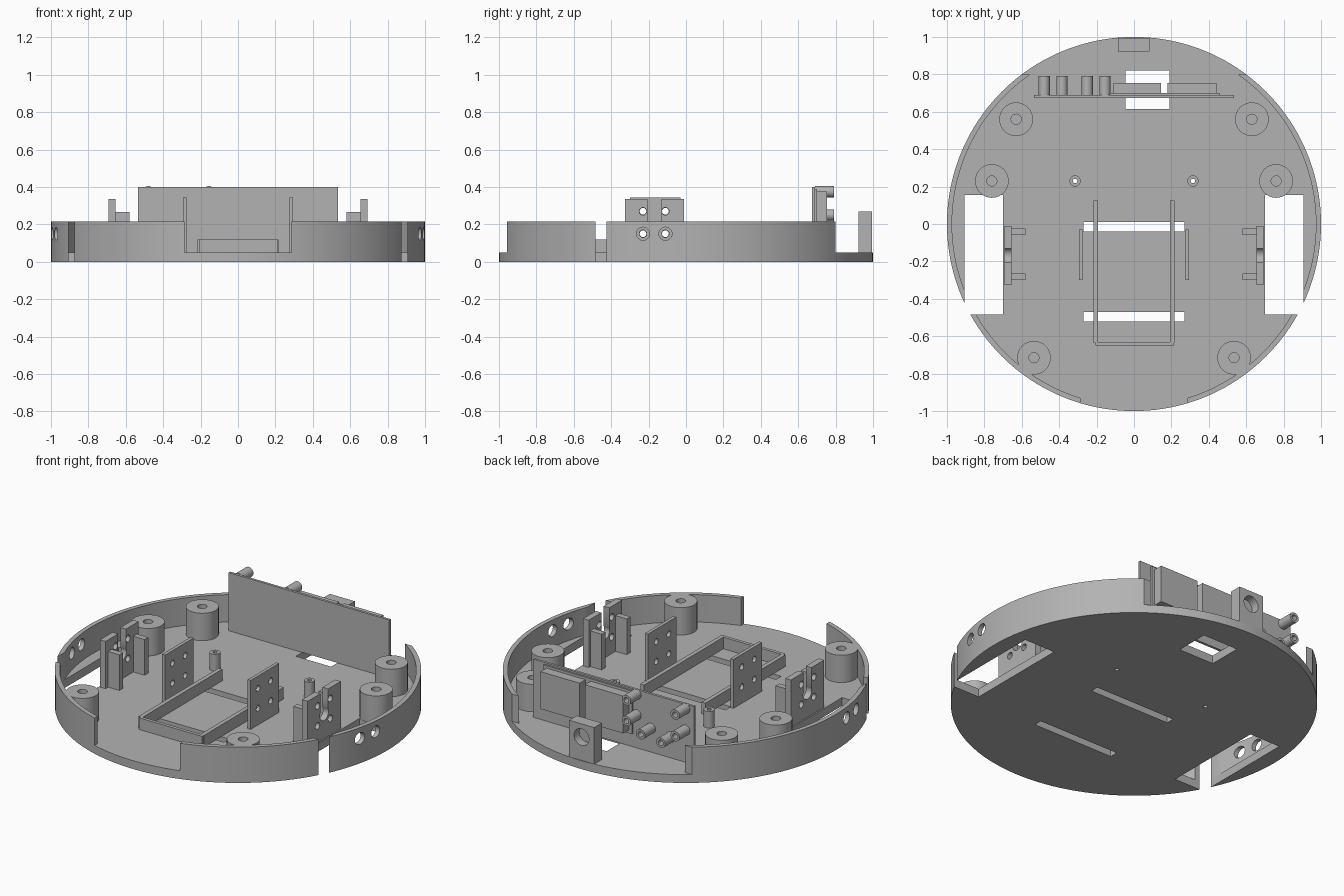
import bpy, bmesh
from math import radians
from mathutils import Matrix, Vector

if "Cube" in bpy.data.objects:
    bpy.data.objects.remove(bpy.data.objects["Cube"], do_unlink=True)

GREY = (0.45, 0.45, 0.45, 1)
mat = bpy.data.materials.new("plain grey")
mat.use_nodes = True
mat.diffuse_color = GREY
mat.node_tree.nodes["Principled BSDF"].inputs["Base Color"].default_value = GREY

FLOOR, RIM = 0.05, 0.215
SIDES = (("left", 1), ("right", -1))


def make(name, bm):
    mesh = bpy.data.meshes.new(name)
    bm.to_mesh(mesh)
    bm.free()
    mesh.materials.append(mat)
    ob = bpy.data.objects.new(name, mesh)
    bpy.context.collection.objects.link(ob)
    return ob


def box(name, x, y, z):
    """Box spanning the given (low, high) ranges; order does not matter."""
    bm = bmesh.new()
    bmesh.ops.create_cube(bm, size=1)
    for v in bm.verts:
        v.co = Vector([(r[0] + r[1]) / 2 + c * abs(r[1] - r[0]) for c, r in zip(v.co, (x, y, z))])
    return make(name, bm)


def cyl(name, centre, radius, length, axis="Z", segments=32):
    bm = bmesh.new()
    bmesh.ops.create_cone(bm, cap_ends=True, segments=segments,
                          radius1=radius, radius2=radius, depth=length)
    turn = {"X": Matrix.Rotation(radians(90), 4, "Y"),
            "Y": Matrix.Rotation(radians(90), 4, "X"), "Z": Matrix()}[axis]
    bm.transform(Matrix.Translation(centre) @ turn)
    return make(name, bm)


def activate(ob):
    for other in bpy.context.selected_objects:
        other.select_set(False)
    bpy.context.view_layer.objects.active = ob
    ob.select_set(True)


def cut(ob, *cutters):
    """Subtract each cutter from the part, then discard it."""
    activate(ob)
    for cutter in cutters:
        cutter.hide_render = True
        mod = ob.modifiers.new("cut", "BOOLEAN")
        mod.operation, mod.solver, mod.object = "DIFFERENCE", "EXACT", cutter
        bpy.ops.object.modifier_apply(modifier=mod.name)
        bpy.data.objects.remove(cutter, do_unlink=True)
    return ob


def tube(name, centre, radius, bore, length, axis="Z"):
    return cut(cyl(name, centre, radius, length, axis),
               cyl("bore", centre, bore, length + 0.02, axis, 24))


def wheel_slots():
    return [box("slot", (s * 0.70, s * 0.905), (-0.485, 0.155), (-0.1, 0.5)) for _, s in SIDES]


def outer_slots():
    # opens the rim below the wheel slot, where the chord meets the circle
    return [box("notch", (s * 0.86, s * 1.1), (-0.485, -0.425), (-0.1, 0.5)) for _, s in SIDES]


# Round base plate with wheel, strap and cable openings
base = cyl("base_plate", (0, 0, FLOOR / 2), 1, FLOOR, segments=160)
cut(base, *wheel_slots(), *outer_slots(),
    box("strap_slot", (-0.27, 0.27), (-0.04, 0.01), (-0.1, 0.2)),
    box("strap_slot", (-0.27, 0.27), (-0.52, -0.47), (-0.1, 0.2)),
    box("cable_hole", (-0.045, 0.19), (0.615, 0.82), (-0.1, 0.2)),
    *[cyl("screw_hole", (s * 0.315, 0.23, 0), 0.012, 0.3) for _, s in SIDES])

# Rim wall, open at the front and back
wall = cyl("rim_wall", (0, 0, (FLOOR + RIM) / 2), 1, RIM - FLOOR, segments=160)
cut(wall, cyl("inside", (0, 0, 0.1), 0.973, 0.5, segments=160),
    box("front_gap", (-0.285, 0.285), (-1.1, -0.5), (-0.1, 0.5)),
    box("back_gap", (-0.9, 0.9), (0.8, 1.1), (-0.1, 0.5)),
    *wheel_slots(), *outer_slots(),
    *[cyl("access_hole", (s, y, 0.15), 0.035, 0.3, "X")
      for _, s in SIDES for y in (-0.23, -0.11)])

for side, s in SIDES:
    # Screw posts with blind bores, and a small standoff
    for place, x, y in (("back", 0.63, 0.56), ("middle", 0.76, 0.23), ("front", 0.535, -0.715)):
        tube(f"{place}_post_{side}", (s * x, y, (FLOOR + RIM) / 2), 0.09, 0.027, RIM - FLOOR)
    tube(f"standoff_{side}", (s * 0.315, 0.23, 0.1), 0.03, 0.012, 0.1)

    # Inner motor plate with four screw holes
    holes = [(y, z) for y in (-0.23, -0.11) for z in (0.15, 0.27)]
    cut(box(f"motor_plate_{side}", (s * 0.275, s * 0.295), (-0.3, -0.03), (FLOOR, 0.345)),
        *[cyl("screw", (s * 0.285, y, z), 0.018, 0.2, "X", 20) for y, z in holes])

    # Outer motor bracket with an open shaft slot and two ribs
    cut(box(f"motor_bracket_{side}", (s * 0.655, s * 0.692), (-0.325, -0.01), (FLOOR, 0.335)),
        box("shaft_slot", (s * 0.6, s * 0.75), (-0.205, -0.13), (0.2, 0.5)),
        cyl("shaft_round", (s * 0.67, -0.1675, 0.2), 0.041, 0.2, "X"),
        *[cyl("screw", (s * 0.67, y, z), 0.02, 0.2, "X", 20) for y, z in holes])
    for place, y in (("front", -0.30), ("back", -0.06)):
        box(f"bracket_rib_{place}_{side}", (s * 0.58, s * 0.655), (y, y + 0.035), (FLOOR, 0.265))

    # Battery tray rail
    box(f"tray_rail_{side}", (s * 0.192, s * 0.217), (-0.635, 0.125), (FLOOR, 0.12))
box("tray_front", (-0.205, 0.215), (-0.65, -0.63), (FLOOR, 0.12))

# Upright circuit board with a carrier and two modules
box("circuit_board", (-0.535, 0.535), (0.675, 0.69), (FLOOR, 0.4))
box("module_carrier", (-0.13, 0.46), (0.69, 0.70), (0.13, 0.39))
box("module_left", (0.18, 0.44), (0.70, 0.755), (0.15, 0.375))
box("module_right", (-0.11, 0.145), (0.70, 0.755), (0.15, 0.375))

# Hollow connectors on the board
for i, (x, z) in enumerate(((-0.155, 0.375), (-0.155, 0.25), (-0.48, 0.375),
                            (-0.48, 0.245), (-0.25, 0.195), (-0.385, 0.18))):
    tube(f"connector_{i + 1}", (x, 0.74, z), 0.03, 0.016, 0.1, "Y")

# Rear sensor block with a round pocket
cut(box("sensor_block", (-0.085, 0.082), (0.922, 0.995), (FLOOR, 0.27)),
    cyl("pocket", (0, 1.0, 0.19), 0.05, 0.11, "Y"))

# Smooth the curved parts, keeping edges sharp
for ob in [o for o in bpy.context.scene.objects if o.type == "MESH" and mat.name in o.data.materials]:
    activate(ob)
    bpy.ops.object.shade_smooth_by_angle(angle=radians(30))
